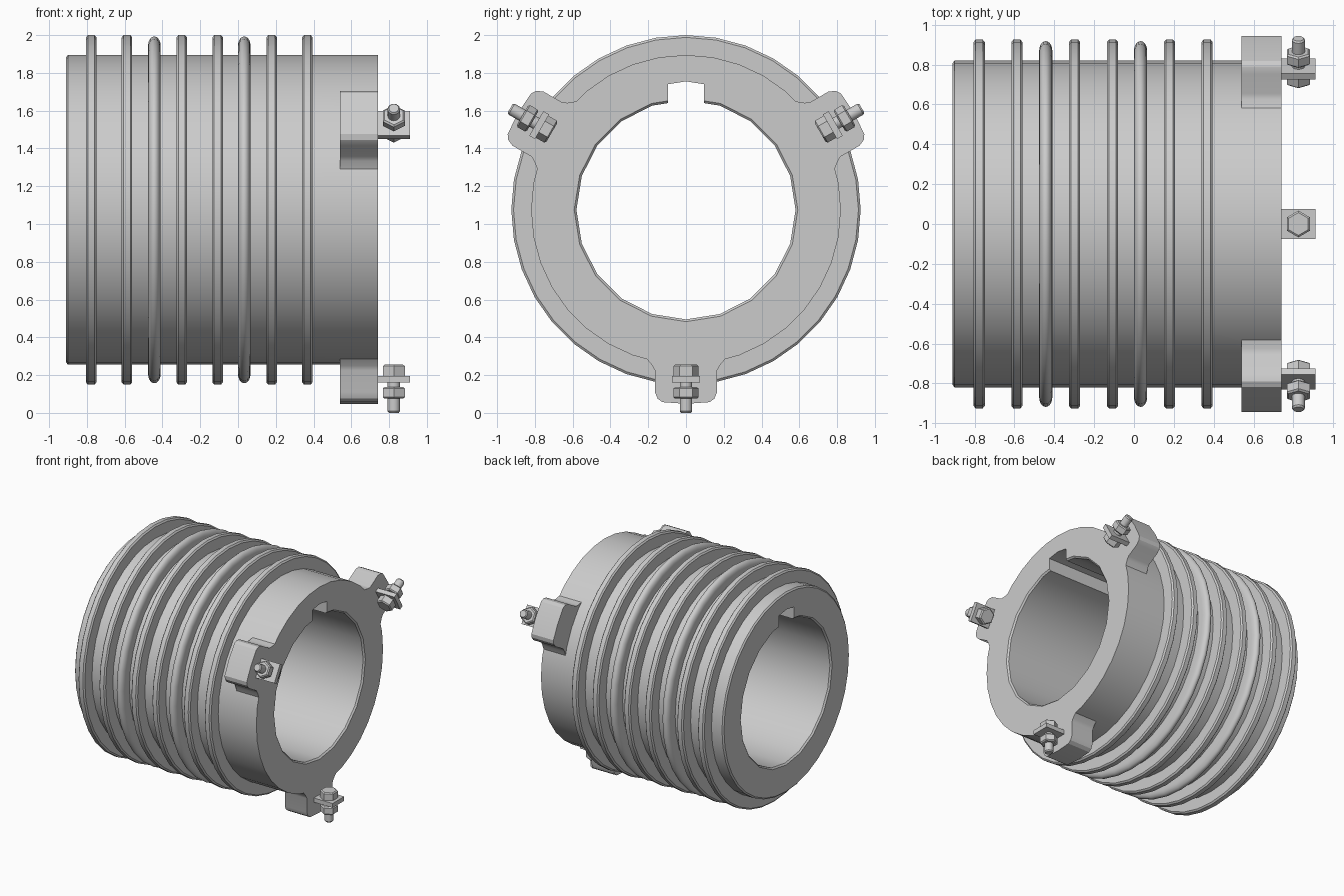
import bpy, bmesh
from math import sin, cos, pi, radians
from mathutils import Matrix

if "Cube" in bpy.data.objects:
    bpy.data.objects.remove(bpy.data.objects["Cube"])

CZ = 1.075  # height of the sleeve axis
LIFT = Matrix.Translation((0, 0, CZ))


def lathe(bm, profile, n, mat=Matrix()):
    """Revolve (x, radius) points about the x axis, with capped ends."""
    rings = [[bm.verts.new(mat @ Matrix.Rotation(2 * pi * i / n, 4, 'X') @ Matrix.Translation((x, r, 0)).translation)
              for i in range(n)] for x, r in profile]
    for a, b in zip(rings, rings[1:]):
        for i in range(n):
            j = (i + 1) % n
            bm.faces.new((a[i], a[j], b[j], b[i]))
    bm.faces.new(rings[0][::-1])
    bm.faces.new(rings[-1])


def prism(bm, pts, x0, x1, mat=Matrix()):
    """Extrude a (y, z) outline along x."""
    a, b = [[bm.verts.new((mat @ Matrix.Translation((x, y, z))).translation) for y, z in pts]
            for x in (x0, x1)]
    n = len(pts)
    for i in range(n):
        j = (i + 1) % n
        bm.faces.new((a[i], a[j], b[j], b[i]))
    bm.faces.new(a[::-1])
    bm.faces.new(b)


def finish(bm, name):
    bmesh.ops.recalc_face_normals(bm, faces=bm.faces[:])
    me = bpy.data.meshes.new(name)
    bm.to_mesh(me)
    bm.free()
    ob = bpy.data.objects.new(name, me)
    bpy.context.collection.objects.link(ob)
    ob.matrix_world = LIFT
    return ob


def activate(ob):
    bpy.ops.object.select_all(action='DESELECT')
    ob.select_set(True)
    bpy.context.view_layer.objects.active = ob


def smooth(ob):
    activate(ob)
    bpy.ops.object.shade_smooth_by_angle(angle=radians(30))


def boolean(ob, tool, op):
    activate(ob)
    tool.hide_render = True
    m = ob.modifiers.new(op, 'BOOLEAN')
    m.operation, m.object, m.solver = op, tool, 'EXACT'
    bpy.ops.object.modifier_apply(modifier=m.name)
    bpy.data.objects.remove(tool)


# Ribbed sleeve: flat collars with rounded seals between pairs
R, TOP = 0.82, 0.925
profile = [(-0.91, R - 0.012), (-0.90, R)]
ribs = [(-0.777, 0), (-0.588, 0), (-0.443, 1), (-0.298, 0), (-0.108, 0), (0.033, 1), (0.178, 0), (0.367, 0)]
for x, rounded in ribs:
    if rounded:
        profile += [(x - 0.033, R)]
        profile += [(x - 0.033 * cos(pi * k / 10), 0.87 + 0.048 * sin(pi * k / 10)) for k in range(11)]
        profile += [(x + 0.033, R)]
    else:
        profile += [(x - 0.028, R), (x - 0.028, TOP - 0.012), (x - 0.018, TOP),
                    (x + 0.018, TOP), (x + 0.028, TOP - 0.012), (x + 0.028, R)]
profile += [(0.74, R)]
bm = bmesh.new()
lathe(bm, profile, 36)
sleeve = finish(bm, "ribbed_sleeve")

# Three lugs with flared feet, merged into the sleeve
half = [(0.215, 0.78), (0.178, 0.825), (0.165, 0.85), (0.165, 0.965), (0.15, 1.0), (0.125, 1.018)]
outline = [(0.215, 0.70)] + half + [(0, 1.027)] + [(-y, z) for y, z in half[::-1]] + [(-0.215, 0.70)]
for k in range(3):
    bm = bmesh.new()
    prism(bm, [(y, -z) for y, z in outline], 0.54, 0.74, Matrix.Rotation(2 * pi * k / 3, 4, 'X'))
    boolean(sleeve, finish(bm, "lug_tool"), 'UNION')

# Bore with eased rims, and keyway
bm = bmesh.new()
lathe(bm, [(-0.93, 0.592), (-0.91, 0.592), (-0.898, 0.58), (0.728, 0.58), (0.74, 0.592), (0.76, 0.592)], 20)
boolean(sleeve, finish(bm, "bore_cutter"), 'DIFFERENCE')
bm = bmesh.new()
prism(bm, [(-0.095, 0.4), (0.095, 0.4), (0.095, 0.665), (0, 0.68), (-0.095, 0.665)], -1, 0.9)
boolean(sleeve, finish(bm, "keyway_cutter"), 'DIFFERENCE')
smooth(sleeve)

# Bracket plate, hex bolt and nut on each lug
for k, side in enumerate(("bottom", "back", "front")):
    turn = Matrix.Rotation(2 * pi * k / 3, 4, 'X')
    axis = turn @ Matrix.Translation((0.825, 0, 0)) @ Matrix.Rotation(pi / 2, 4, 'Y')
    bm = bmesh.new()
    prism(bm, [(-0.075, -0.915), (0.075, -0.915), (0.075, -0.88), (-0.075, -0.88)], 0.735, 0.91, turn)
    smooth(finish(bm, side + "_bracket"))
    bm = bmesh.new()
    lathe(bm, [(0.82, 0.057), (0.828, 0.067), (0.88, 0.067)], 6, axis)
    lathe(bm, [(0.87, 0.033), (1.066, 0.033), (1.075, 0.026)], 16, axis)
    smooth(finish(bm, side + "_bolt"))
    bm = bmesh.new()
    lathe(bm, [(0.938, 0.057), (0.946, 0.067), (0.992, 0.067), (1.0, 0.057)], 6, axis)
    smooth(finish(bm, side + "_nut"))
